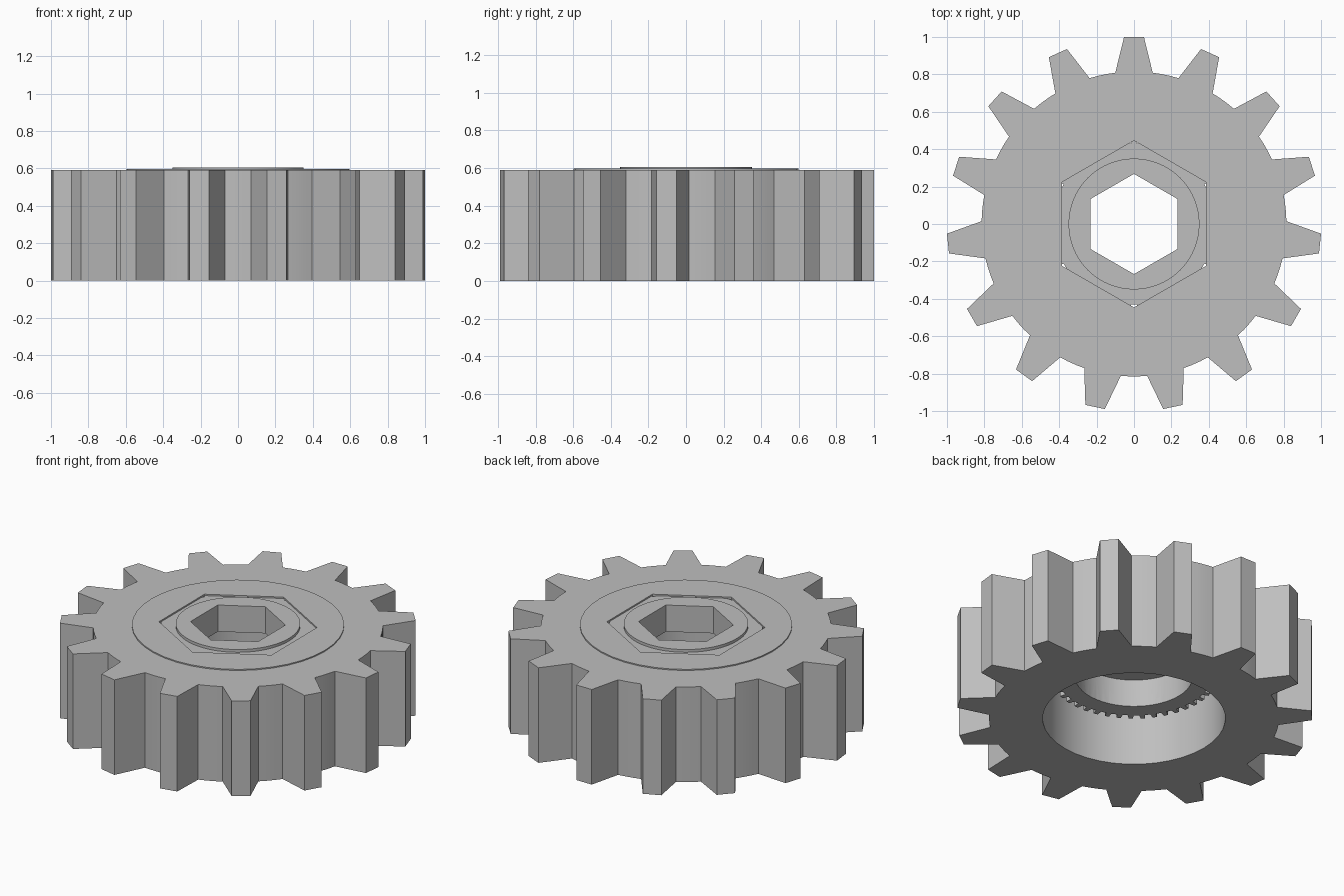
import bpy
import bmesh
from math import radians, cos, sin

cube = bpy.data.objects.get("Cube")
if cube:
    bpy.data.objects.remove(cube, do_unlink=True)

grey = bpy.data.materials.new("plain grey")
grey.use_nodes = True
COLOUR = (0.52, 0.52, 0.52, 1)
grey.diffuse_color = COLOUR
grey.node_tree.nodes["Principled BSDF"].inputs["Base Color"].default_value = COLOUR


def polar(r, degrees):
    return (r * cos(radians(degrees)), r * sin(radians(degrees)))


def polygon(r, sides):
    """Regular outline with a corner pointing to +y."""
    return [polar(r, 90 + 360 * i / sides) for i in range(sides)]


def toothed(teeth, r_root, r_tip, half_root, half_tip, root_steps):
    """Gear outline with one tooth centred on +y."""
    pitch = 360 / teeth
    gap = pitch - 2 * half_root
    points = []
    for i in range(teeth):
        a = 90 + i * pitch
        points += [polar(r_tip, a - half_tip), polar(r_tip, a + half_tip)]
        points += [polar(r_root, a + half_root + gap * s / root_steps)
                   for s in range(root_steps + 1)]
    return points


def slab(name, outline, z0, z1, hole=None):
    """Extrude an outline, with an optional hole, from z0 to z1."""
    bm = bmesh.new()
    edges = []
    for loop in (outline, hole):
        if loop:
            verts = [bm.verts.new((x, y, z0)) for x, y in loop]
            edges += [bm.edges.new((verts[i - 1], verts[i])) for i in range(len(verts))]
    bmesh.ops.triangle_fill(bm, edges=edges, use_beauty=True, use_dissolve=False)
    result = bmesh.ops.extrude_face_region(bm, geom=bm.faces[:], use_keep_orig=True)
    top = [g for g in result["geom"] if isinstance(g, bmesh.types.BMVert)]
    bmesh.ops.translate(bm, verts=top, vec=(0, 0, z1 - z0))
    bmesh.ops.recalc_face_normals(bm, faces=bm.faces[:])
    mesh = bpy.data.meshes.new(name)
    bm.to_mesh(mesh)
    bm.free()
    mesh.materials.append(grey)
    obj = bpy.data.objects.new(name, mesh)
    bpy.context.collection.objects.link(obj)
    return obj


def select(obj):
    bpy.ops.object.select_all(action='DESELECT')
    obj.select_set(True)
    bpy.context.view_layer.objects.active = obj


# Toothed outer body with a wide bore
body = slab("gear_body", toothed(15, 0.815, 1.0015, 7.05, 3.04, 3), 0, 0.59,
            polygon(0.514, 40))

# Thin cap with a hexagonal opening
hexagon_opening = polygon(0.446, 6)
cap = slab("top_cap", polygon(0.597, 40), 0.57, 0.597, hexagon_opening)

# Fine-toothed hub with a hexagonal shaft hole
shaft_hole = polygon(0.268, 6)
hub = slab("hub", toothed(43, 0.432, 0.468, 2.1, 1.5, 1), 0.27, 0.588, shaft_hole)

# Wider round bore under the shaft hole
cutter = slab("hub_bore_cutter", polygon(0.33, 48), 0.2, 0.44)
cutter.hide_render = True
cut = hub.modifiers.new("bore", 'BOOLEAN')
cut.operation = 'DIFFERENCE'
cut.solver = 'EXACT'
cut.object = cutter
select(hub)
bpy.ops.object.modifier_apply(modifier=cut.name)
bpy.data.objects.remove(cutter, do_unlink=True)

# Low round collar around the shaft hole
collar = slab("hub_collar", polygon(0.35, 64), 0.588, 0.605, shaft_hole)

for part in (body, cap, hub, collar):
    select(part)
    bpy.ops.object.shade_smooth_by_angle(angle=radians(20))
